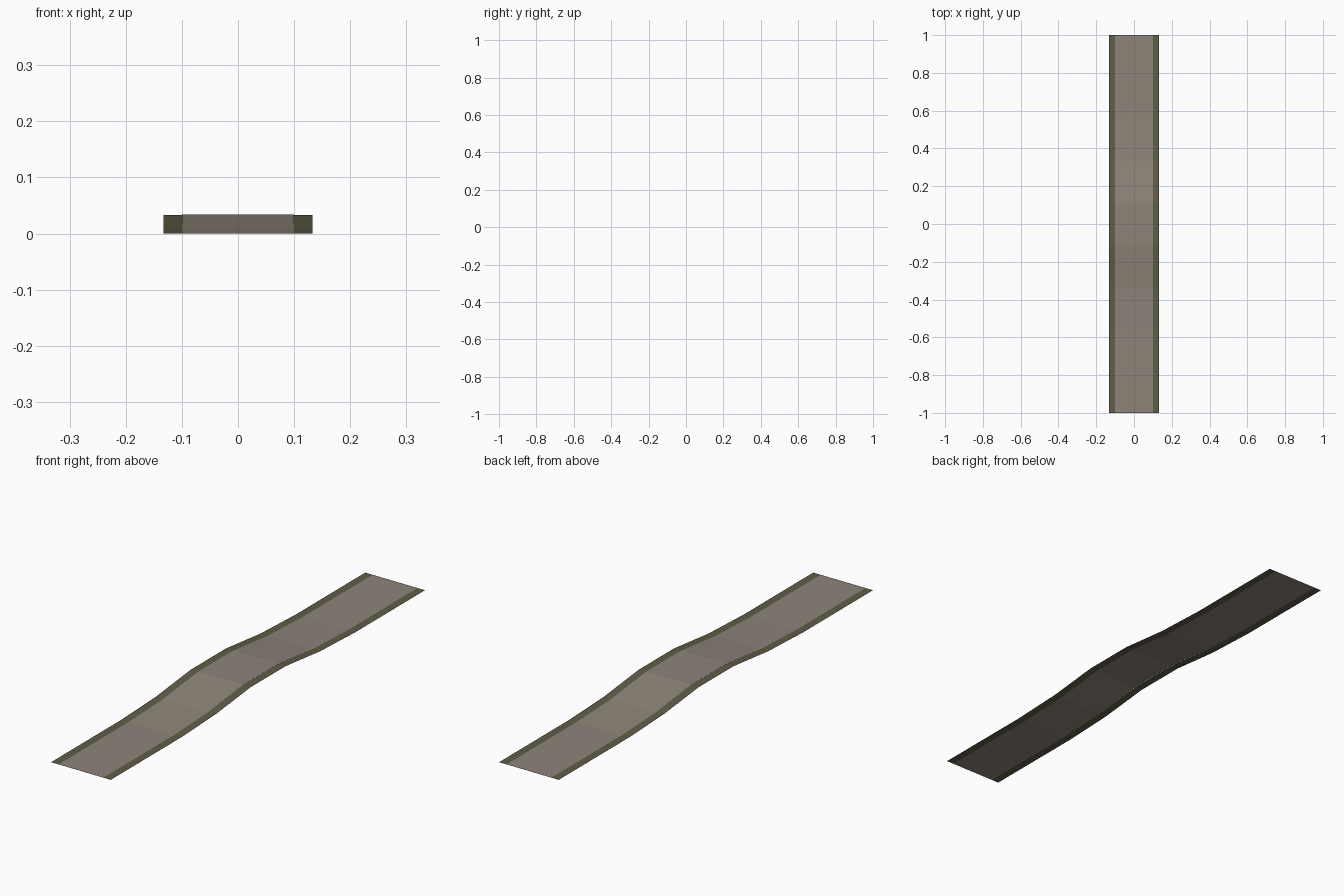
import bpy

if "Cube" in bpy.data.objects:
    bpy.data.objects.remove(bpy.data.objects["Cube"])


def material(name, rgb):
    m = bpy.data.materials.new(name)
    m.diffuse_color = (*rgb, 1)
    m.use_nodes = True
    m.node_tree.nodes["Principled BSDF"].inputs["Base Color"].default_value = m.diffuse_color
    return m


asphalt = material("warm grey asphalt", (0.27, 0.235, 0.195))
verge = material("dark olive verge", (0.115, 0.11, 0.063))

# Half of the hump profile (y, z), mirrored below
half = [(1.0, 0.0), (0.556, 0.0), (0.333, 0.009), (0.111, 0.034)]
profile = [(-y, z) for y, z in half] + half[::-1]


def strip(name, x0, x1, mat, drop=0.0):
    """Thin sheet following the hump profile between two x positions."""
    verts = [(x, y, max(0, z - (drop if z > 0.03 else 0)))
             for y, z in profile for x in (x0, x1)]
    faces = [(2 * i, 2 * i + 1, 2 * i + 3, 2 * i + 2)
             for i in range(len(profile) - 1)]
    mesh = bpy.data.meshes.new(name)
    mesh.from_pydata(verts, [], faces)
    mesh.materials.append(mat)
    ob = bpy.data.objects.new(name, mesh)
    bpy.context.collection.objects.link(ob)
    return ob


# Road surface
strip("road_surface", -0.1, 0.1, asphalt)

# Verges on both sides, a hair lower at the crest
strip("left_verge", -0.133, -0.1, verge, 0.001)
strip("right_verge", 0.1, 0.133, verge, 0.001)
